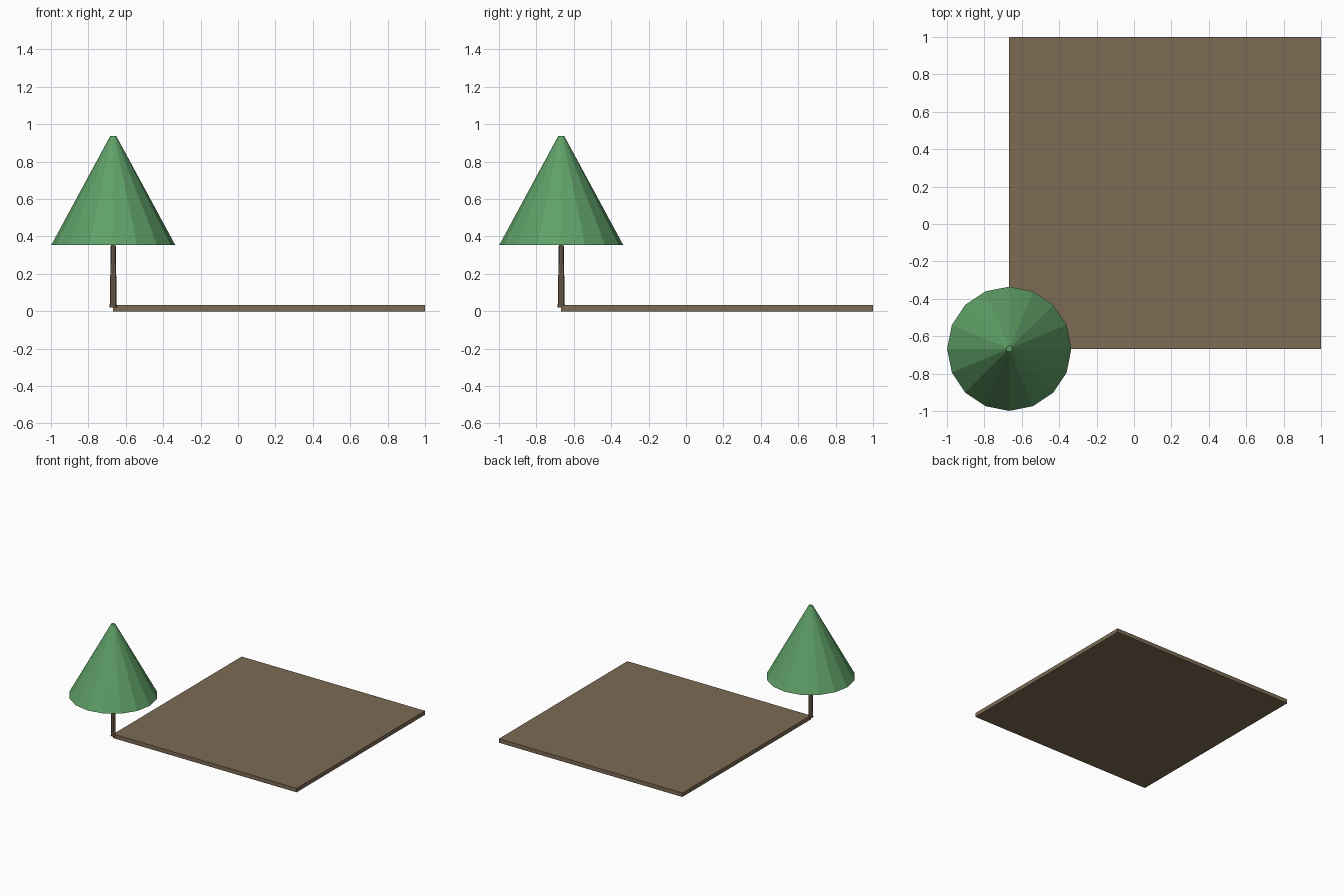
import bpy
import math

if "Cube" in bpy.data.objects:
    bpy.data.objects.remove(bpy.data.objects["Cube"])


def material(name, rgb):
    m = bpy.data.materials.new(name)
    m.diffuse_color = (*rgb, 1.0)
    m.use_nodes = True
    m.node_tree.nodes["Principled BSDF"].inputs["Base Color"].default_value = m.diffuse_color
    return m


brown = material("earth brown", (0.20, 0.145, 0.088))
green = material("leaf green", (0.115, 0.35, 0.135))

CORNER = -0.667   # slab corner where the tree stands


def finish(name, mat):
    ob = bpy.context.object
    ob.name = name
    ob.data.materials.append(mat)
    return ob


def tapered(name, sides, r1, r2, z1, z2, mat):
    bpy.ops.mesh.primitive_cone_add(
        vertices=sides, radius1=r1, radius2=r2, depth=z2 - z1,
        location=(CORNER, CORNER, (z1 + z2) / 2))
    return finish(name, mat)


# Flat square ground slab
size = 1 - CORNER
bpy.ops.mesh.primitive_cube_add(size=1)
slab = finish("ground_slab", brown)
for v in slab.data.vertices:
    v.co.x = v.co.x * size + (1 + CORNER) / 2
    v.co.y = v.co.y * size + (1 + CORNER) / 2
    v.co.z = (v.co.z + 0.5) * 0.033

# Tree: thin tapered trunk and a wide conical canopy with a blunt tip
tapered("trunk", 8, 0.019, 0.013, 0.02, 0.37, brown)
tapered("canopy", 16, 0.332, 0.016, 0.353, 0.937, green)
